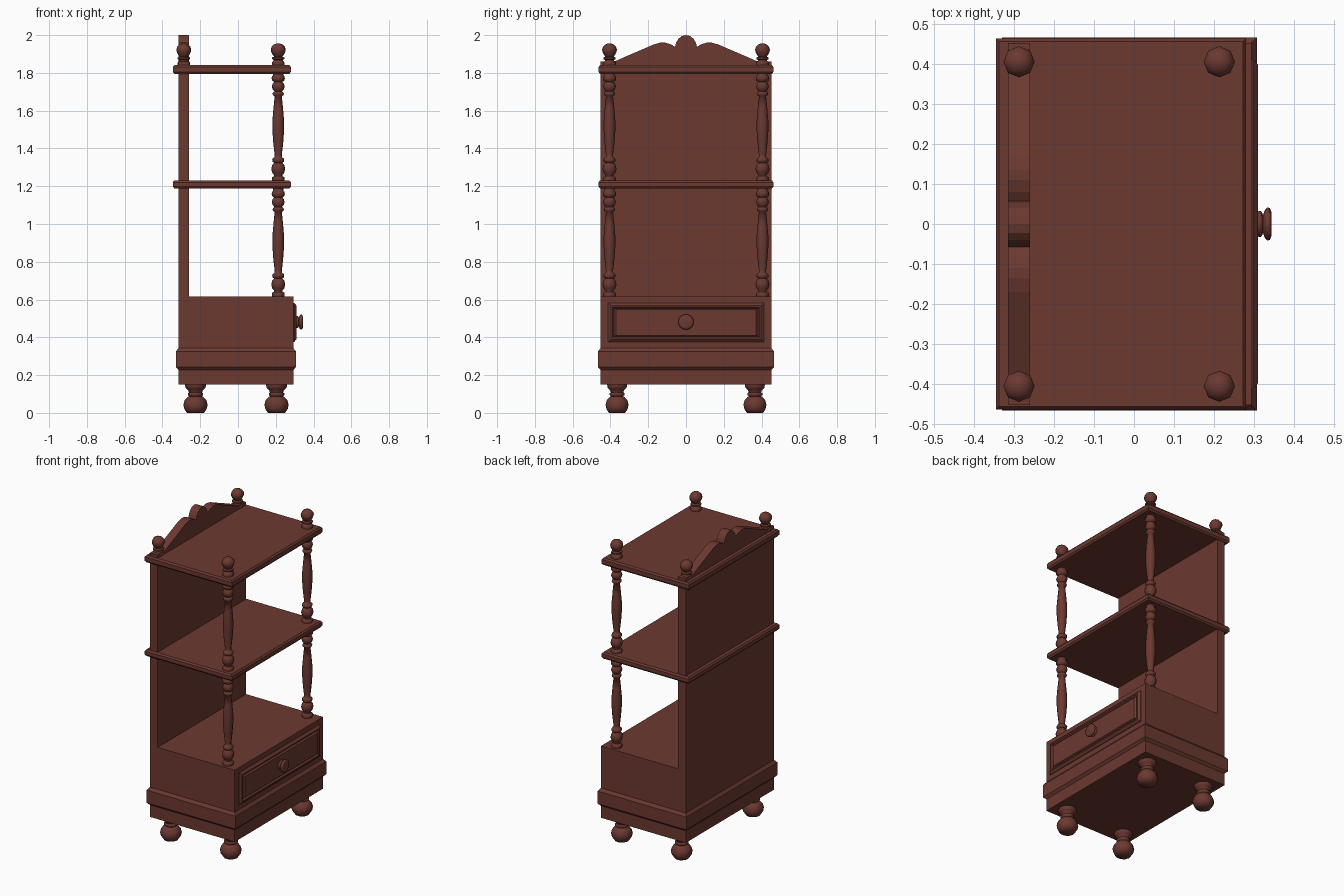
import bpy, bmesh, math
from mathutils import Matrix

wood = bpy.data.materials.new("reddish brown wood")
wood.diffuse_color = (0.15, 0.041, 0.030, 1)


def finish(name, bm, smooth=False):
    bmesh.ops.recalc_face_normals(bm, faces=bm.faces[:])
    me = bpy.data.meshes.new(name)
    bm.to_mesh(me)
    bm.free()
    me.materials.append(wood)
    ob = bpy.data.objects.new(name, me)
    bpy.context.collection.objects.link(ob)
    if smooth:
        bpy.ops.object.select_all(action='DESELECT')
        ob.select_set(True)
        bpy.context.view_layer.objects.active = ob
        bpy.ops.object.shade_smooth_by_angle(angle=math.radians(60))
    return ob


def skin(bm, rings):
    """Join equal-length vertex rings and cap both ends."""
    n = len(rings[0])
    for a, b in zip(rings, rings[1:]):
        for i in range(n):
            j = (i + 1) % n
            bm.faces.new((a[i], a[j], b[j], b[i]))
    bm.faces.new(rings[0])
    bm.faces.new(rings[-1])


def lathe(name, profile, matrix, sides=8):
    """Turned part from (radius, height) pairs."""
    bm = bmesh.new()
    skin(bm, [[bm.verts.new((r * math.cos(2 * math.pi * i / sides),
                             r * math.sin(2 * math.pi * i / sides), z))
               for i in range(sides)] for r, z in profile])
    bm.transform(matrix)
    return finish(name, bm, True)


def slab(name, x0, x1, hy, levels):
    """Rectangular block; levels are (outward offset, z)."""
    bm = bmesh.new()
    skin(bm, [[bm.verts.new(p) for p in (
        (x0 - o, -hy - o, z), (x1 + o, -hy - o, z),
        (x1 + o, hy + o, z), (x0 - o, hy + o, z))] for o, z in levels])
    return finish(name, bm)


# Drawer case with base moulding
slab("case", -0.315, 0.293, 0.452,
     [(0, 0.15), (0, 0.228), (0.014, 0.243), (0.014, 0.325),
      (0, 0.343), (0, 0.615)])

# Two shelves with chamfered edges
for name, z0, z1 in (("middle_shelf", 1.188, 1.231), ("top_shelf", 1.795, 1.841)):
    slab(name, -0.345, 0.28, 0.463,
         [(-0.008, z0), (0, z0 + 0.01), (0, z1 - 0.01), (-0.008, z1)])

# Back panel with scalloped crest
half = [(0.452, 1.86), (0.375, 1.862), (0.30, 1.895), (0.22, 1.929),
        (0.17, 1.951), (0.135, 1.960), (0.11, 1.960), (0.08, 1.951),
        (0.058, 1.938), (0.052, 1.96), (0.04, 1.98), (0.022, 1.995)]
outline = ([(-0.452, 0.61), (0.452, 0.61)] + half + [(0, 2.0)]
           + [(-y, z) for y, z in reversed(half)])
bm = bmesh.new()
skin(bm, [[bm.verts.new((x, y, z)) for y, z in outline] for x in (-0.315, -0.259)])
finish("back_panel", bm)

# Drawer front: chamfered frame, groove and raised panel
bm = bmesh.new()
rings = []
for hy, hz, x in ((0.412, 0.104, 0.29), (0.412, 0.104, 0.297), (0.398, 0.090, 0.309),
                  (0.390, 0.082, 0.309), (0.382, 0.074, 0.298),
                  (0.370, 0.068, 0.309)):
    rings.append([bm.verts.new((x, sy * hy, 0.479 + sz * hz))
                  for sy, sz in ((-1, -1), (1, -1), (1, 1), (-1, 1))])
skin(bm, rings)
finish("drawer_front", bm)

# Drawer knob, turned about the x axis
lathe("drawer_knob",
      [(0.030, 0), (0.033, 0.010), (0.030, 0.014), (0.022, 0.017), (0.036, 0.022),
       (0.041, 0.028), (0.040, 0.034), (0.030, 0.038)],
      Matrix.Translation((0.305, 0, 0.481)) @ Matrix.Rotation(math.pi / 2, 4, 'Y'), 16)

post = [(0.032, 0), (0.034, 0.010), (0.032, 0.022), (0.022, 0.027), (0.022, 0.034),
        (0.032, 0.046), (0.037, 0.066), (0.032, 0.086), (0.022, 0.098),
        (0.030, 0.104), (0.032, 0.113), (0.030, 0.121), (0.020, 0.127),
        (0.019, 0.140), (0.026, 0.200), (0.031, 0.270), (0.031, 0.320),
        (0.025, 0.390), (0.019, 0.450), (0.028, 0.456), (0.030, 0.463),
        (0.028, 0.470), (0.020, 0.476), (0.029, 0.486), (0.034, 0.502),
        (0.029, 0.518), (0.022, 0.526), (0.033, 0.534), (0.035, 0.545),
        (0.033, 0.556), (0.027, 0.561), (0.027, 0.575)]
finial = [(0.033, 0), (0.034, 0.012), (0.030, 0.020), (0.024, 0.024), (0.024, 0.029),
          (0.033, 0.033), (0.033, 0.041), (0.022, 0.046), (0.031, 0.058),
          (0.038, 0.074), (0.039, 0.084), (0.035, 0.098), (0.024, 0.110), (0.008, 0.116)]
foot = [(0.045, 0), (0.059, 0.020), (0.064, 0.043), (0.058, 0.066), (0.042, 0.084),
        (0.034, 0.088), (0.041, 0.094), (0.041, 0.104), (0.035, 0.109),
        (0.038, 0.118), (0.048, 0.128), (0.054, 0.136), (0.055, 0.152)]

for side, s in (("left", -1), ("right", 1)):
    y = 0.405 * s
    # Turned front posts, one per tier
    for tier, z in (("lower", 0.614), ("upper", 1.226)):
        lathe(f"{tier}_post_{side}", post, Matrix.Translation((0.213, y, z)))
    for end, fx, px in (("front", 0.204, 0.213), ("back", -0.225, -0.287)):
        # Finials on the top shelf and bun feet
        lathe(f"{end}_finial_{side}", finial, Matrix.Translation((px, y, 1.84)))
        lathe(f"{end}_foot_{side}", foot, Matrix.Translation((fx, 0.365 * s, 0)), 10)
